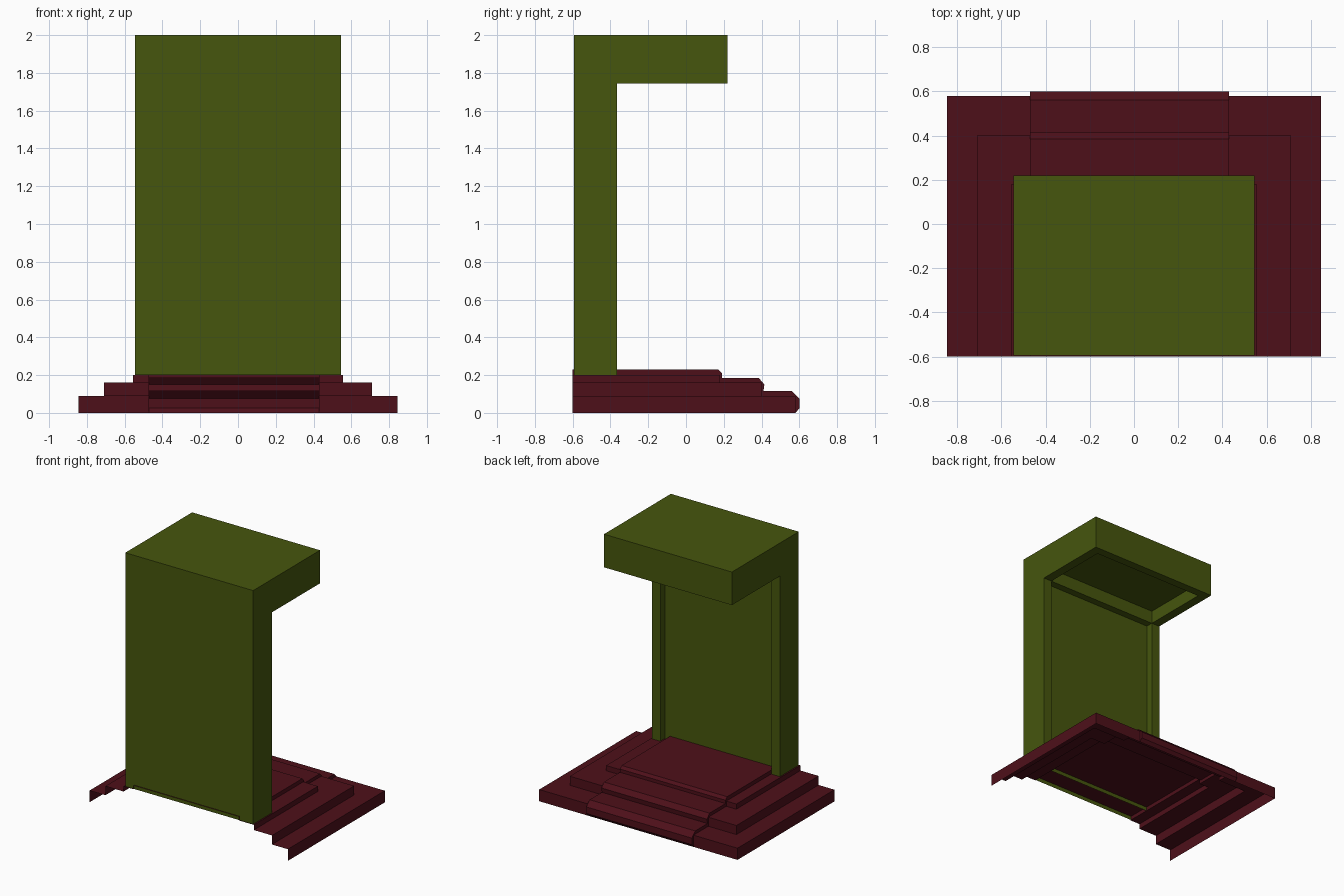
import bpy, bmesh

if "Cube" in bpy.data.objects:
    bpy.data.objects.remove(bpy.data.objects["Cube"])


def material(name, color):
    mat = bpy.data.materials.new(name)
    mat.diffuse_color = (*color, 1)
    mat.use_nodes = True
    mat.node_tree.nodes["Principled BSDF"].inputs["Base Color"].default_value = mat.diffuse_color
    return mat


def build(name, faces, mat):
    """Make an object from a list of polygons, welding shared corners."""
    bm = bmesh.new()
    for pts in faces:
        bm.faces.new([bm.verts.new(p) for p in pts])
    bmesh.ops.remove_doubles(bm, verts=bm.verts, dist=1e-4)
    bmesh.ops.recalc_face_normals(bm, faces=bm.faces)
    mesh = bpy.data.meshes.new(name)
    bm.to_mesh(mesh)
    bm.free()
    mesh.materials.append(mat)
    obj = bpy.data.objects.new(name, mesh)
    bpy.context.collection.objects.link(obj)
    return obj


def strip(a, b, closed=False):
    """Quads between two matching rows of points."""
    n = len(a)
    return [[a[i], a[(i + 1) % n], b[(i + 1) % n], b[i]]
            for i in range(n if closed else n - 1)]


green = material("green", (0.061, 0.093, 0.004))
red = material("dark_red", (0.076, 0.005, 0.010))

FRONT = -0.6
RUN_L, RUN_R = -0.47, 0.43      # sides of the raised centre run

# Stepped base: open-bottomed shell, one half each side of the centre run
tiers = [(0.845, 0.58, 0.0, 0.09), (0.71, 0.40, 0.09, 0.16),
         (0.555, 0.18, 0.16, 0.20)]
for side, sign, inner in (("left", -1, RUN_L), ("right", 1, RUN_R)):
    rows = []
    for x, y, z0, z1 in tiers:
        for z in (z0, z1):
            rows.append([(inner, y, z), (sign * x, y, z), (sign * x, FRONT, z)])
    faces = [f for a, b in zip(rows, rows[1:]) for f in strip(a, b)]
    faces.append(rows[-1] + [(inner, FRONT, 0.20)])
    build(side + "_steps", faces, red)

# Raised centre run with bevelled treads
run = [(0.58, 0), (0.6, 0.025), (0.6, 0.075), (0.56, 0.115), (0.41, 0.115),
       (0.415, 0.15), (0.385, 0.185), (0.19, 0.185), (0.19, 0.21),
       (0.17, 0.23), (FRONT, 0.23)]
under = [(FRONT, 0.20), (0.18, 0.20), (0.18, 0.16), (0.40, 0.16),
         (0.40, 0.09), (0.58, 0.09)]
faces = strip([(RUN_L, y, z) for y, z in run], [(RUN_R, y, z) for y, z in run])
faces += [[(x, y, z) for y, z in run + under] for x in (RUN_L, RUN_R)]
build("centre_run", faces, red)

# Booth: hollow wall and overhanging roof, open at the bottom of the wall
W, IN = 0.545, 0.475            # outer and recess half widths
BACK, FACE, PANEL = -0.594, -0.365, -0.42
BOT, EAVE, TOP, CEIL = 0.20, 1.745, 2.0, 1.845
REACH, LIP = 0.22, 0.155

# outer skin
outline = [(BACK, BOT), (BACK, TOP), (REACH, TOP), (REACH, EAVE),
           (FACE, EAVE), (FACE, BOT)]
faces = [[(x, y, z) for y, z in outline] for x in (-W, W)]
faces += strip([(-W, y, z) for y, z in outline[:4]],
               [(W, y, z) for y, z in outline[:4]])

# inner wall with side pillars and recessed panel
plan = [(-W, FACE), (-IN, FACE), (-IN, PANEL), (IN, PANEL), (IN, FACE), (W, FACE)]
faces += strip([(x, y, BOT) for x, y in plan], [(x, y, EAVE) for x, y in plan])
faces.append([(-IN, PANEL, EAVE), (IN, PANEL, EAVE), (IN, FACE, EAVE), (-IN, FACE, EAVE)])

# roof underside: rim on three sides, recess walls and ceiling
rim = [(-W, FACE), (-W, REACH), (W, REACH), (W, FACE)]
hole = [(-IN, FACE), (-IN, LIP), (IN, LIP), (IN, FACE)]
low = [(x, y, EAVE) for x, y in hole]
high = [(x, y, CEIL) for x, y in hole]
faces += strip([(x, y, EAVE) for x, y in rim], low)
faces += strip(low, high, closed=True)
faces.append(high)
build("booth", faces, green)
